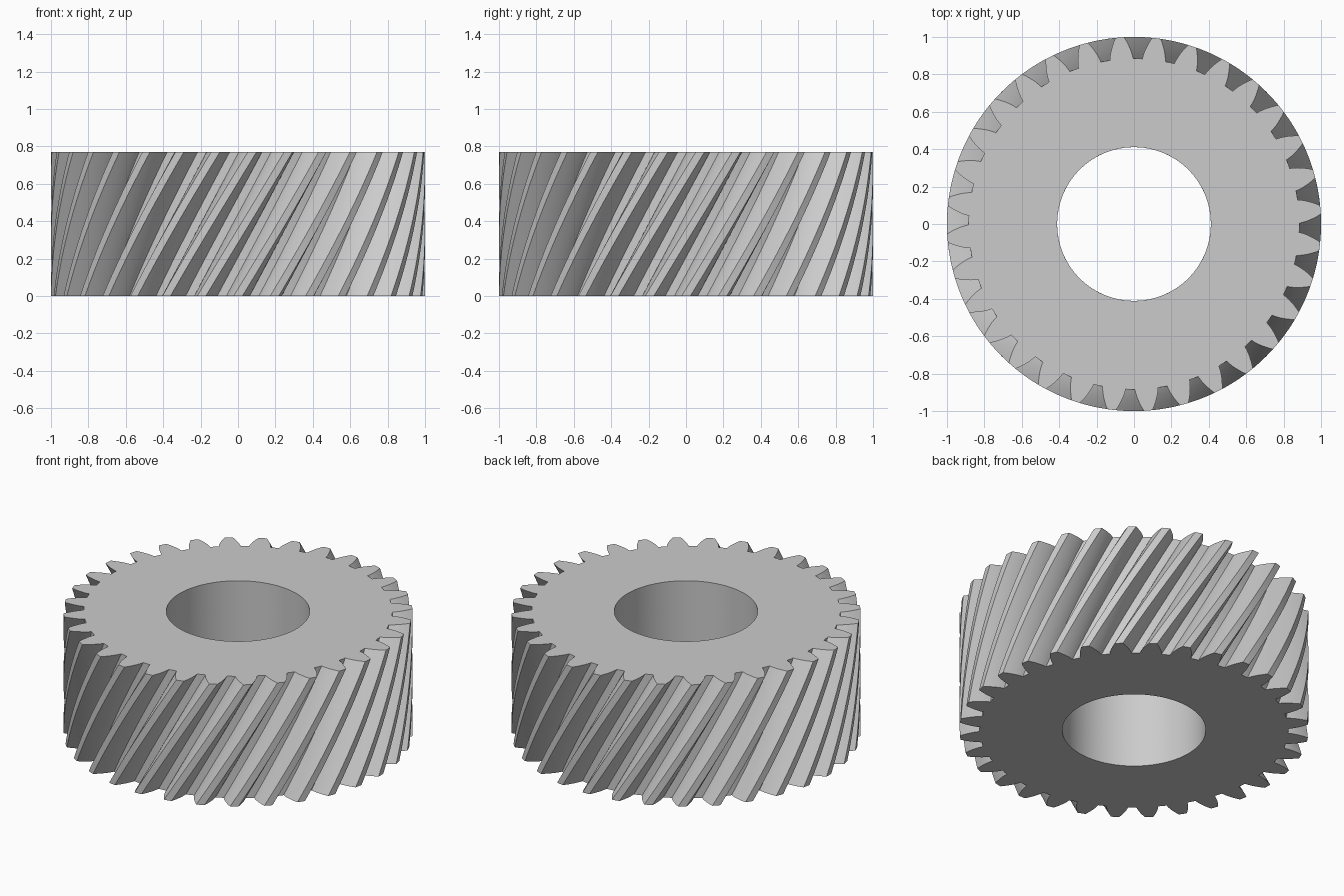
import bpy, bmesh
from math import cos, sin, tan, acos, atan, pi, radians

cube = bpy.data.objects.get("Cube")
if cube:
    bpy.data.objects.remove(cube, do_unlink=True)

# Gear proportions, all derived from the tooth count and helix angle
TEETH = 32
HELIX = radians(30)
PRESSURE = atan(tan(radians(20)) / cos(HELIX))
MODULE = 2 / (TEETH / cos(HELIX) + 2)
PITCH_R = TEETH * MODULE / cos(HELIX) / 2
ROOT_R = PITCH_R - 1.25 * MODULE
BASE_R = PITCH_R * cos(PRESSURE)
BORE_R = 8 * MODULE
HEIGHT = 15 * MODULE
TWIST = HEIGHT * tan(HELIX) / PITCH_R
LAYERS = 24
FLANK = 6


def involute(a):
    return tan(a) - a


def half_angle(r):
    """Half the angular thickness of a tooth at radius r."""
    return pi / (2 * TEETH) + involute(PRESSURE) - involute(acos(BASE_R / r))


# One tooth outline as (radius, angle): rising flank, tip, falling flank, root
radii = [ROOT_R + (1 - ROOT_R) * i / FLANK for i in range(FLANK + 1)]
tooth = [(r, -half_angle(r)) for r in radii] + [(1, 0)]
tooth += [(r, half_angle(r)) for r in reversed(radii)] + [(ROOT_R, pi / TEETH)]
outline = [(r, a + 2 * pi * t / TEETH) for t in range(TEETH) for r, a in tooth]
count = len(outline)

bm = bmesh.new()


def twisted_wall(points):
    """Stack turned copies of a closed outline and join them with quads."""
    rings = []
    for k in range(LAYERS + 1):
        f = k / LAYERS
        rings.append([bm.verts.new((r * cos(a + TWIST * f), r * sin(a + TWIST * f),
                                    HEIGHT * f)) for r, a in points])
    for low, high in zip(rings, rings[1:]):
        for i in range(count):
            j = (i + 1) % count
            bm.faces.new((low[i], low[j], high[j], high[i]))
    return rings


# Toothed rim, bore wall and the two flat end faces
rim = twisted_wall(outline)
bore = twisted_wall([(BORE_R, a) for r, a in outline])
for end in (0, -1):
    for i in range(count):
        j = (i + 1) % count
        bm.faces.new((rim[end][i], rim[end][j], bore[end][j], bore[end][i]))
bmesh.ops.recalc_face_normals(bm, faces=bm.faces)

mesh = bpy.data.meshes.new("helical_gear")
bm.to_mesh(mesh)
bm.free()
gear = bpy.data.objects.new("helical_gear", mesh)
bpy.context.collection.objects.link(gear)

# Plain grey metal
grey = bpy.data.materials.new("light_grey")
grey.use_nodes = True
colour = (0.6, 0.6, 0.6, 1)
grey.diffuse_color = colour
grey.node_tree.nodes["Principled BSDF"].inputs["Base Color"].default_value = colour
mesh.materials.append(grey)

# Smooth curved flanks, crisp tooth edges
bpy.context.view_layer.objects.active = gear
gear.select_set(True)
bpy.ops.object.shade_smooth_by_angle(angle=radians(25))
